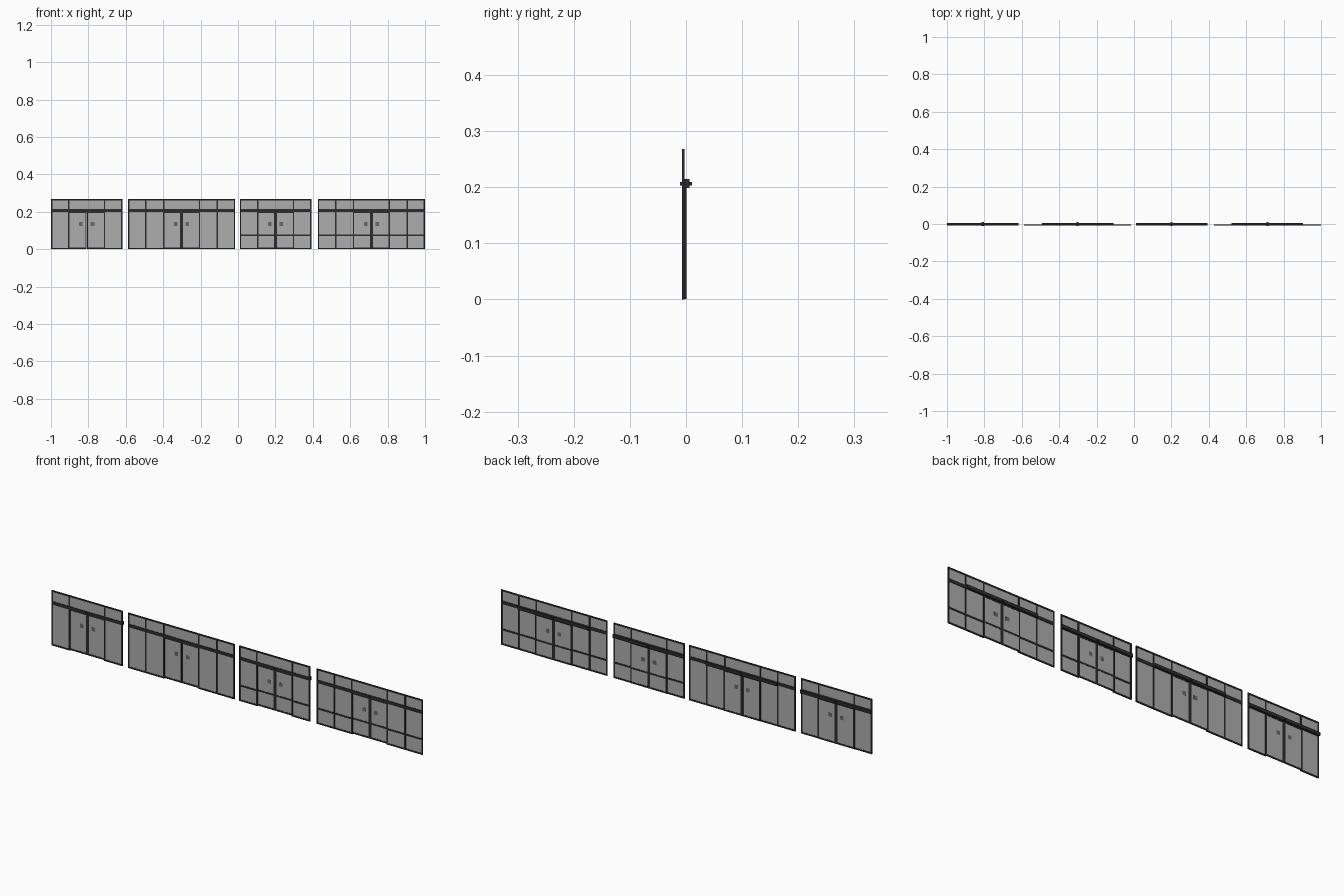
import bpy, bmesh

if "Cube" in bpy.data.objects:
    bpy.data.objects.remove(bpy.data.objects["Cube"])

def material(name, color):
    m = bpy.data.materials.new(name)
    m.diffuse_color = color
    m.use_nodes = True
    m.node_tree.nodes["Principled BSDF"].inputs["Base Color"].default_value = m.diffuse_color
    return m

DARK = material("dark_metal", (0.025, 0.025, 0.027, 1))
GLASS = material("grey_glass", (0.42, 0.42, 0.42, 1))
STICKER = material("sticker_grey", (0.14, 0.14, 0.14, 1))

H = 0.268                  # total height
BAND = (0.199, 0.215)      # transom band over the doors
RAIL = (0.071, 0.079)      # low cross rail
FIX = (-0.0072, -0.0025)   # depth of fixed frame
DOOR = (-0.0025, 0.0005)   # depth of sliding doors
T = 0.007                  # frame bar width

def boxes(name, items, mat):
    """One object made of boxes given as (x range, y range, z range)."""
    bm = bmesh.new()
    for (x0, x1), (y0, y1), (z0, z1) in items:
        vs = bmesh.ops.create_cube(bm, size=1)["verts"]
        for v in vs:
            v.co = (x1 if v.co.x > 0 else x0,
                    y1 if v.co.y > 0 else y0,
                    z1 if v.co.z > 0 else z0)
    me = bpy.data.meshes.new(name)
    bm.to_mesh(me)
    bm.free()
    me.materials.append(mat)
    ob = bpy.data.objects.new(name, me)
    bpy.context.collection.objects.link(ob)

def around(x, w):
    return (x - w / 2, x + w / 2)

def entrance(tag, x0, x1, bays, railed):
    w = (x1 - x0) / bays
    mid = bays // 2
    c = x0 + mid * w
    left, right = c - w, c + w

    # fixed frame: sides, top, full-width band, mullions, sills
    frame = [((x0, x0 + T), FIX, (0, H)), ((x1 - T, x1), FIX, (0, H)),
             ((x0, x1), FIX, (H - T, H)), ((x0, x1), FIX, BAND)]
    for i in range(1, bays):
        if i != mid:
            frame.append((around(x0 + i * w, T), FIX, (0, H)))
    for a, b in ((x0, left), (right, x1)):
        frame.append(((a, b), FIX, (0, T)))
        if railed:
            frame.append(((a, b), FIX, RAIL))
    boxes(tag + "_fixed_frame", frame, DARK)

    # fixed glass: side lights and the strip over the band
    gy = (-0.0053, -0.0045)
    boxes(tag + "_fixed_glass",
          [((x0 + T, left), gy, (T, BAND[0])),
           ((right, x1 - T), gy, (T, BAND[0])),
           ((x0 + T, x1 - T), gy, (BAND[1], H - T))], GLASS)

    # sliding door pair
    doors, panes, stickers = [], [], []
    for a, b in ((left - T / 2, c - 0.0004), (c + 0.0004, right + T / 2)):
        doors += [((a, a + T), DOOR, (0.001, BAND[0])),
                  ((b - T, b), DOOR, (0.001, BAND[0])),
                  ((a, b), DOOR, (0.001, 0.009)),
                  ((a, b), DOOR, (BAND[0] - 0.006, BAND[0]))]
        if railed:
            doors.append(((a, b), DOOR, RAIL))
        panes.append(((a + T, b - T), (-0.0014, -0.0006), (0.009, BAND[0] - 0.006)))
    for s in (-1, 1):
        stickers.append((around(c + s * 0.031, 0.019), (-0.0017, -0.0003), (0.125, 0.144)))
    boxes(tag + "_sliding_doors", doors, DARK)
    boxes(tag + "_door_glass", panes, GLASS)
    boxes(tag + "_door_stickers", stickers, STICKER)

    # drive housing behind the band and the centre sensor
    boxes(tag + "_door_header", [((c - 2 * w, c + 2 * w), (-0.0045, 0.0065), BAND)], DARK)
    boxes(tag + "_sensor", [(around(c, 0.012), (-0.0105, 0.0105), (0.2035, 0.2095))], DARK)

entrance("small_plain", -1.0, -0.618, 4, False)
entrance("wide_plain", -0.588, -0.015, 6, False)
entrance("small_railed", 0.010, 0.392, 4, True)
entrance("wide_railed", 0.427, 1.0, 6, True)
